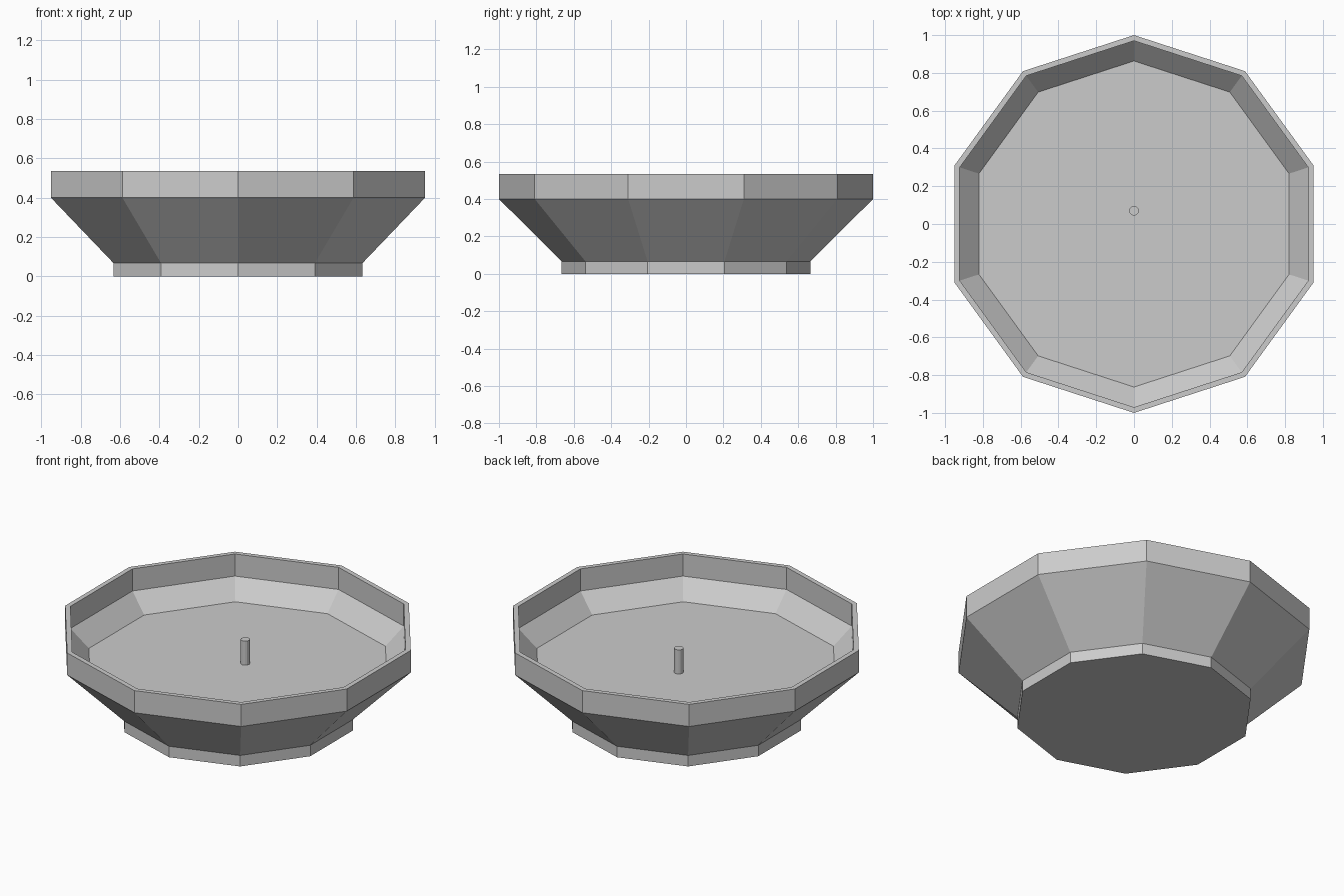
import bpy, bmesh
from math import sin, cos, pi

if "Cube" in bpy.data.objects:
    bpy.data.objects.remove(bpy.data.objects["Cube"])


def lathe(name, profile, sides, centre=(0, 0), closed=False):
    """Revolve (radius, z) points into flat facets with a vertex on the y axis."""
    bm = bmesh.new()
    rings = []
    for r, z in profile:
        rings.append([bm.verts.new((r * sin(2 * pi * i / sides),
                                    r * cos(2 * pi * i / sides), z))
                      for i in range(sides)])
    for a, b in zip(rings, rings[1:]):
        for i in range(sides):
            j = (i + 1) % sides
            bm.faces.new((a[i], a[j], b[j], b[i]))
    # end caps
    bm.faces.new(rings[0])
    if len(rings) > 1:
        bm.faces.new(rings[-1])
        bmesh.ops.recalc_face_normals(bm, faces=bm.faces)
    for f in bm.faces:
        if len(rings) == 1 and f.normal.z < 0:
            f.normal_flip()
    bm.normal_update()
    if len(rings) == 1 and bm.faces[:][0].normal.z < 0:
        bmesh.ops.reverse_faces(bm, faces=bm.faces[:])
    mesh = bpy.data.meshes.new(name)
    bm.to_mesh(mesh)
    bm.free()
    ob = bpy.data.objects.new(name, mesh)
    ob.location = (centre[0], centre[1], 0)
    bpy.context.collection.objects.link(ob)
    return ob


# Ten-sided basin: foot, flared bowl, upright rim, then down the inside to the floor
lathe("basin", [(0.665, 0), (0.665, 0.067), (1.0, 0.40), (1.0, 0.535),
                (0.97, 0.535), (0.97, 0.40), (0.64, 0.07)], 10)

# Flat water sheet inside the bowl
lathe("water_surface", [(0.865, 0.293)], 10)

# Small spout standing up through the water
lathe("spout", [(0.026, 0.07), (0.026, 0.44)], 12, centre=(0, 0.07))
